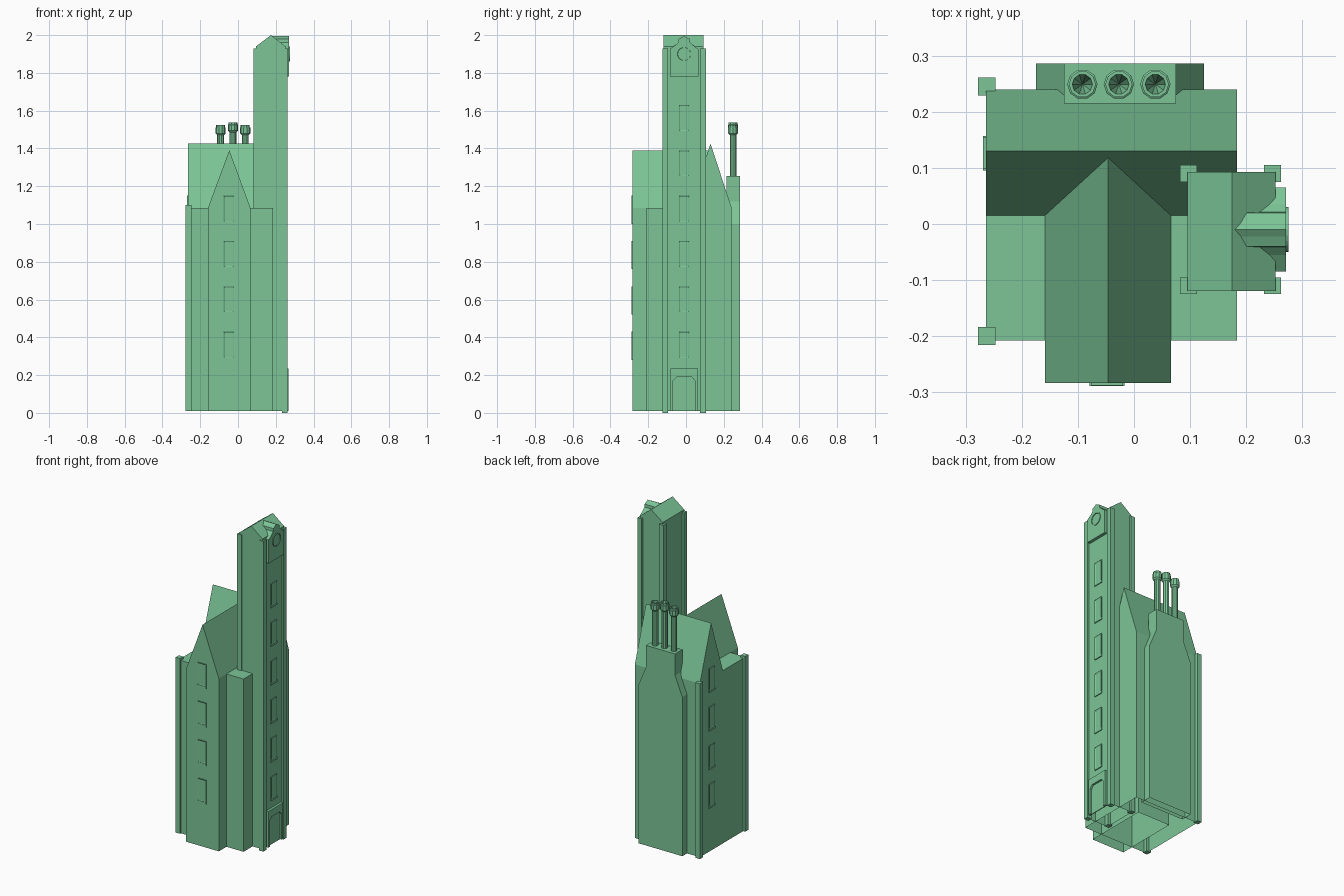
import bpy, bmesh, math
from mathutils import Matrix, Vector

cube = bpy.data.objects.get("Cube")
if cube:
    bpy.data.objects.remove(cube, do_unlink=True)

GREEN = (0.20, 0.56, 0.31, 1.0)
green = bpy.data.materials.new("soft_green")
green.use_nodes = True
green.diffuse_color = GREEN
green.node_tree.nodes["Principled BSDF"].inputs["Base Color"].default_value = GREEN

BASE = 0.01


def finish(name, bm):
    bmesh.ops.recalc_face_normals(bm, faces=bm.faces)
    mesh = bpy.data.meshes.new(name)
    bm.to_mesh(mesh)
    bm.free()
    mesh.materials.append(green)
    obj = bpy.data.objects.new(name, mesh)
    bpy.context.collection.objects.link(obj)
    return obj


def prism(name, profile, axis, lo, hi, open_bottom=False):
    """Extrude a (horizontal, z) profile along x or y."""
    bm = bmesh.new()

    def place(p, t):
        return (t, p[0], p[1]) if axis == "x" else (p[0], t, p[1])

    face = bm.faces.new([bm.verts.new(place(p, lo)) for p in profile])
    grown = bmesh.ops.extrude_face_region(bm, geom=[face], use_keep_orig=True)
    moved = [g for g in grown["geom"] if isinstance(g, bmesh.types.BMVert)]
    step = (hi - lo, 0, 0) if axis == "x" else (0, hi - lo, 0)
    bmesh.ops.translate(bm, verts=moved, vec=step)
    bmesh.ops.recalc_face_normals(bm, faces=bm.faces)
    if open_bottom:
        low = min(v.co.z for v in bm.verts) + 1e-4
        floor = [f for f in bm.faces if all(v.co.z < low for v in f.verts)]
        bmesh.ops.delete(bm, geom=floor, context="FACES_ONLY")
    return finish(name, bm)


def box(name, x, y, z):
    return prism(name, [(x[0], z[0]), (x[0], z[1]), (x[1], z[1]), (x[1], z[0])],
                 "y", y[0], y[1])


def lathe(name, profile, centre, steps, turn=Matrix()):
    """Spin a (radius, height) profile about z, then turn and place it."""
    bm = bmesh.new()
    verts = [bm.verts.new((r, 0, h)) for r, h in profile]
    edges = [bm.edges.new(pair) for pair in zip(verts, verts[1:])]
    bmesh.ops.spin(bm, geom=verts + edges, axis=(0, 0, 1), cent=(0, 0, 0),
                   steps=steps, angle=math.tau)
    bmesh.ops.remove_doubles(bm, verts=bm.verts, dist=1e-5)
    bm.transform(Matrix.Translation(centre) @ turn)
    return finish(name, bm)


def window(name, centre, angle):
    """Framed window facing -y before being turned about z."""
    bm = bmesh.new()
    # raised frame with a sunken pane
    size = Matrix.Diagonal((0.056, 0.01, 0.14, 1))
    bmesh.ops.create_cube(bm, size=1, matrix=size)
    bm.normal_update()
    front = [f for f in bm.faces if f.normal.y < -0.9]
    bmesh.ops.inset_region(bm, faces=front, thickness=0.009)
    bmesh.ops.translate(bm, verts=front[0].verts, vec=(0, 0.004, 0))
    # sill
    sill = Matrix.Translation((0, 0, -0.073)) @ Matrix.Diagonal((0.062, 0.011, 0.012, 1))
    bmesh.ops.create_cube(bm, size=1, matrix=sill)
    bm.transform(Matrix.Translation(centre) @ Matrix.Rotation(angle, 4, "Z"))
    return finish(name, bm)


# Main hall with a steep roof behind a flat front strip
prism("main_hall", [(-0.208, BASE), (-0.208, 1.085), (0.015, 1.085), (0.13, 1.425),
                    (0.24, 1.09), (0.24, BASE)], "x", -0.264, 0.184, True)

# Front gabled wing
prism("front_wing", [(-0.159, BASE), (-0.159, 1.085), (-0.046, 1.39),
                     (0.066, 1.085), (0.066, BASE)], "y", -0.283, 0.118, True)

# Corner pilasters of the hall
for i, y in enumerate((-0.2, 0.245)):
    box(f"hall_pilaster_{i}", (-0.278, -0.247), (y - 0.016, y + 0.016), (BASE, 1.10))

# Tall tower with its roof
prism("tower", [(0.095, BASE), (0.095, 1.94), (0.175, 2.0), (0.252, 1.94),
                (0.252, BASE)], "y", -0.119, 0.093, True)
for i, x in enumerate((0.097, 0.247)):
    for j, y in enumerate((-0.11, 0.09)):
        box(f"tower_pilaster_{i}_{j}", (x - 0.015, x + 0.015),
            (y - 0.015, y + 0.015), (i * -BASE + BASE, 1.93))

# Clock panel with a shaped gable reaching back into the tower roof
MID = -0.01
half = [(0.075, 1.78), (0.075, 1.927), (0.045, 1.948), (0.031, 1.962),
        (0.03, 1.98), (0.012, 1.988)]
outline = [(MID + a, z) for a, z in half] + [(MID, 1.996)]
outline += [(MID - a, z) for a, z in reversed(half)]
prism("clock_gable", outline, "x", 0.18, 0.271)
lathe("clock_ring", [(0.04, 0), (0.04, 0.006), (0.035, 0.006), (0.034, 0.001), (0, 0.001)],
      (0.2695, MID, 1.90), 24, Matrix.Rotation(math.pi / 2, 4, "Y"))

# Entrance surround with a chamfered opening
opening = [(0.058, BASE), (0.058, 0.17), (0.04, 0.19)]
arch = [(MID + 0.073, BASE), (MID + 0.073, 0.235), (MID - 0.073, 0.235), (MID - 0.073, BASE)]
arch += [(MID - a, z) for a, z in opening]
arch += [(MID + a, z) for a, z in reversed(opening)]
prism("entrance_surround", arch, "x", 0.25, 0.267)
box("entrance_door", (0.25, 0.255), (MID - 0.06, MID + 0.06), (BASE, 0.20))

# Windows on the tower, front wing and side wall
for i in range(6):
    z = 0.36 + 0.24 * i
    window(f"tower_window_{i}", (0.252, MID, z), math.pi / 2)
    if i < 4:
        window(f"front_window_{i}", (-0.048, -0.283, z), 0)
        window(f"side_window_{i}", (-0.264, 0.126, z), -math.pi / 2)

# Chimney breast with sloped shoulders
half = [(0.15, BASE), (0.15, 1.0), (0.10, 1.12), (0.10, 1.255)]
breast = [(-0.025 - a, z) for a, z in half]
breast += [(-0.025 + a, z) for a, z in reversed(half)]
prism("chimney_breast", breast, "y", 0.215, 0.286, True)

# Chimney pots with flared, hollow caps
for i, lift in enumerate((0, 0.015, 0)):
    lathe(f"chimney_pot_{i}",
          [(0.018, 0), (0.018, 0.22 + lift), (0.027, 0.23 + lift), (0.027, 0.26 + lift),
           (0.024, 0.262 + lift), (0.024, 0.273 + lift), (0.018, 0.273 + lift),
           (0, 0.18 + lift)],
          (-0.092 + 0.065 * i, 0.249, 1.25), 10)
